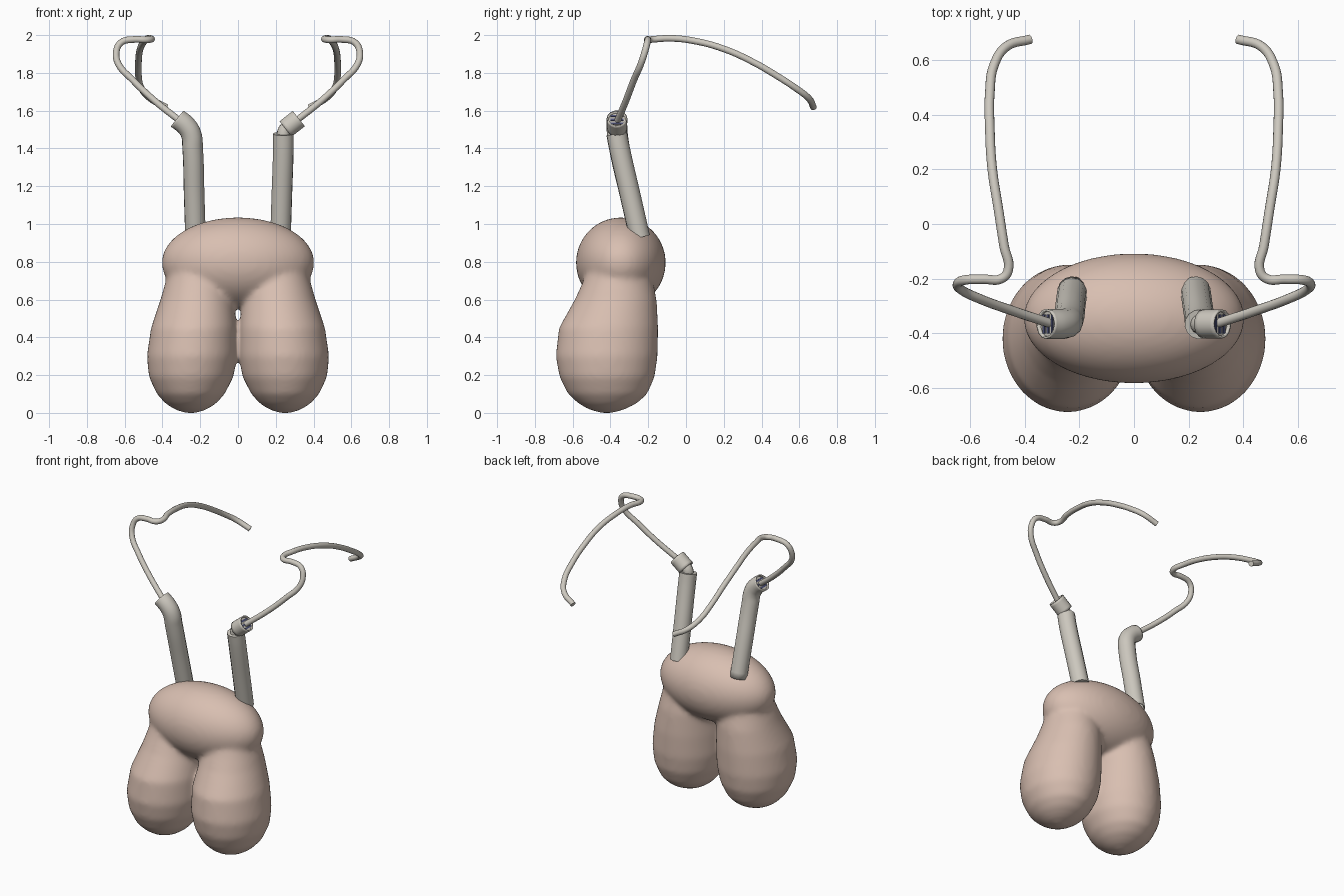
import bpy, bmesh, math
from mathutils import Vector, Matrix

if "Cube" in bpy.data.objects:
    bpy.data.objects.remove(bpy.data.objects["Cube"])


def material(name, rgb):
    m = bpy.data.materials.new(name)
    m.diffuse_color = (*rgb, 1)
    m.use_nodes = True
    m.node_tree.nodes["Principled BSDF"].inputs["Base Color"].default_value = m.diffuse_color
    return m


SKIN = material("skin", (0.69, 0.52, 0.44))
METAL = material("warm_grey", (0.61, 0.58, 0.52))
BLUE = material("dark_blue", (0.08, 0.09, 0.2))


def make_object(name, bm, mat):
    bmesh.ops.recalc_face_normals(bm, faces=bm.faces)
    me = bpy.data.meshes.new(name)
    bm.to_mesh(me)
    bm.free()
    me.materials.append(mat)
    ob = bpy.data.objects.new(name, me)
    bpy.context.collection.objects.link(ob)
    return ob


def activate(ob):
    bpy.ops.object.select_all(action='DESELECT')
    ob.select_set(True)
    bpy.context.view_layer.objects.active = ob


def tube(name, points, radius, side=1, caps=True, wall=0.0):
    """Round tube along a smooth path; side=-1 mirrors it in x."""
    cu = bpy.data.curves.new(name, 'CURVE')
    cu.dimensions = '3D'
    cu.bevel_depth = radius
    cu.bevel_resolution = 5
    cu.resolution_u = 6
    cu.use_fill_caps = caps
    sp = cu.splines.new('BEZIER')
    sp.bezier_points.add(len(points) - 1)
    for bp, (x, y, z) in zip(sp.bezier_points, points):
        bp.co = (side * x, y, z)
        bp.handle_left_type = bp.handle_right_type = 'AUTO'
    cu.materials.append(METAL)
    ob = bpy.data.objects.new(name, cu)
    bpy.context.collection.objects.link(ob)
    activate(ob)
    bpy.ops.object.convert(target='MESH')
    ob = bpy.context.object
    bpy.ops.object.shade_smooth_by_angle(angle=math.radians(40))
    if wall:
        mod = ob.modifiers.new("wall", 'SOLIDIFY')
        mod.thickness = wall
        mod.offset = -1
    return ob


# Body: a wide upper ellipsoid and two hanging lobes fused together
bm = bmesh.new()
bmesh.ops.create_uvsphere(
    bm, u_segments=48, v_segments=24, radius=1,
    matrix=Matrix.Translation((0, -0.345, 0.795)) @ Matrix.Diagonal((0.405, 0.238, 0.24, 1)))

# Lobe rings: height, centre x, centre y, radius x, radius y
RINGS = [(0.0, .25, -.42, .03, .03), (0.018, .25, -.42, .085, .095),
         (0.05, .25, -.415, .135, .155), (0.1, .25, -.415, .18, .21),
         (0.19, .248, -.418, .224, .252), (0.3, .243, -.42, .24, .27),
         (0.45, .233, -.41, .228, .263), (0.6, .217, -.372, .194, .217),
         (0.68, .21, -.362, .178, .19), (0.85, .2, -.345, .14, .14)]
N = 40
for side in (-1, 1):
    rings = []
    for z, cx, cy, rx, ry in RINGS:
        rings.append([bm.verts.new((side * (cx + rx * math.cos(a)), cy + ry * math.sin(a), z))
                      for a in (2 * math.pi * i / N for i in range(N))])
    lobe_faces = [bm.faces.new((lo[i], lo[(i + 1) % N], hi[(i + 1) % N], hi[i]))
                  for lo, hi in zip(rings, rings[1:]) for i in range(N)]
    lobe_faces += [bm.faces.new(rings[0][::-1]), bm.faces.new(rings[-1])]
body = make_object("body", bm, SKIN)
activate(body)
fuse = body.modifiers.new("fuse", 'REMESH')
fuse.mode = 'VOXEL'
fuse.voxel_size = 0.014
fuse.use_smooth_shade = True
soft = body.modifiers.new("soften", 'SMOOTH')
soft.factor = 0.5
soft.iterations = 14

# Left tube bends outward at the top; right tube ends below a separate sleeve
STEM = [(.225, -.245, .93), (.232, -.295, 1.15), (.24, -.352, 1.4)]
END = Vector((.322, -.365, 1.558))
tube("left_tube", STEM + [(.248, -.363, 1.475), (.275, -.366, 1.52), tuple(END)],
     0.055, -1, caps=False, wall=0.008)
tube("right_tube", STEM + [(.24, -.367, 1.478)], 0.055)
tube("right_neck", [(.24, -.367, 1.46), (.247, -.366, 1.495), (.275, -.365, 1.52)], 0.036)
tube("right_sleeve", [(.252, -.365, 1.503), tuple(END)], 0.053, caps=False, wall=0.008)
tube("right_sleeve_base", [(.253, -.365, 1.504), (.262, -.365, 1.511)], 0.05)

# Recessed plugs with dark strips inside both open ends
for side, label in ((-1, "left"), (1, "right")):
    axis = Vector((side * .79, 0, .61)).normalized()
    end = Vector((side * END.x, END.y, END.z))
    a = end - axis * 0.03
    b = end - axis * 0.012
    plug = tube(label + "_plug", [tuple(a), tuple(b)], 0.048)
    rot = axis.to_track_quat('Z', 'Y').to_matrix().to_4x4()
    bm = bmesh.new()
    for k in (-1, 0, 1):
        bmesh.ops.create_cube(bm, size=1, matrix=Matrix.Translation(b) @ rot
                              @ Matrix.Translation((0, k * 0.025, 0))
                              @ Matrix.Diagonal((0.07, 0.011, 0.008, 1)))
    make_object(label + "_plug_strips", bm, BLUE)

# Thin wires: out of the tubes, looping inward, then sweeping back and down
WIRE = [(.30, -.365, 1.54), (.45, -.315, 1.66), (.56, -.275, 1.765), (.632, -.24, 1.845),
        (.645, -.22, 1.905), (.62, -.205, 1.96), (.55, -.202, 1.977), (.485, -.2, 1.975),
        (.46, -.17, 1.978), (.475, -.08, 1.983), (.495, .05, 1.968), (.518, .2, 1.927),
        (.527, .35, 1.86), (.527, .48, 1.785), (.512, .58, 1.72), (.465, .65, 1.665),
        (.38, .675, 1.618)]
for side, label in ((-1, "left"), (1, "right")):
    tube(label + "_wire", WIRE, 0.0175, side)
